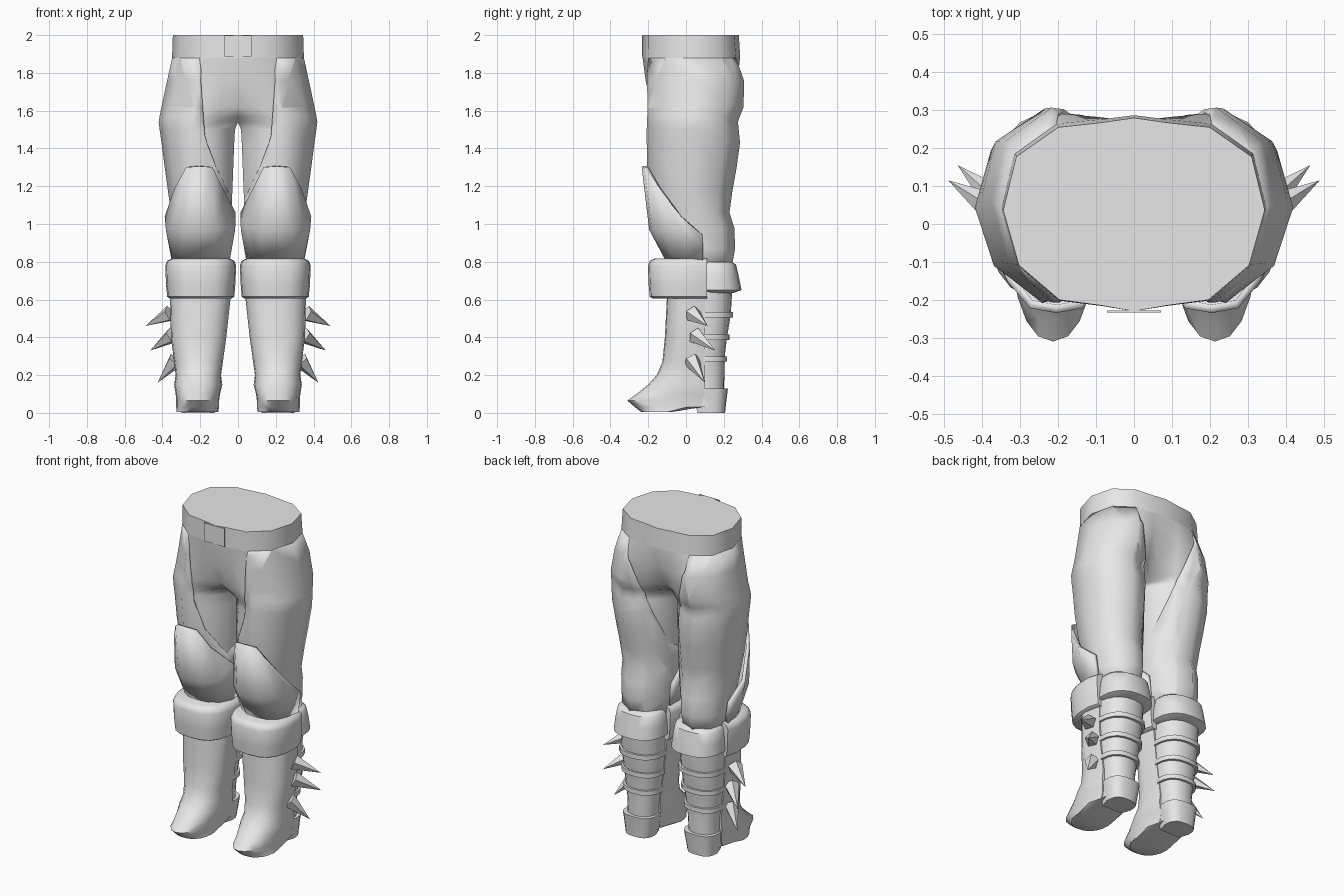
import bpy, bmesh, math
from mathutils import Vector

if "Cube" in bpy.data.objects:
    bpy.data.objects.remove(bpy.data.objects["Cube"])

grey = bpy.data.materials.new("light_grey")
grey.diffuse_color = (0.8, 0.8, 0.8, 1)
grey.use_nodes = True
grey.node_tree.nodes["Principled BSDF"].inputs["Base Color"].default_value = grey.diffuse_color


def finish(name, bm, mirror=True, thick=0, angle=40):
    """Turn a bmesh into a shaded object, optionally thickened and mirrored."""
    bmesh.ops.recalc_face_normals(bm, faces=bm.faces)
    me = bpy.data.meshes.new(name)
    bm.to_mesh(me)
    bm.free()
    me.materials.append(grey)
    ob = bpy.data.objects.new(name, me)
    bpy.context.collection.objects.link(ob)
    bpy.ops.object.select_all(action='DESELECT')
    ob.select_set(True)
    bpy.context.view_layer.objects.active = ob
    bpy.ops.object.shade_smooth_by_angle(angle=math.radians(angle))
    if thick:
        m = ob.modifiers.new("thickness", 'SOLIDIFY')
        m.thickness = thick
        m.offset = -1
    if mirror:
        m = ob.modifiers.new("mirror", 'MIRROR')
        m.use_clip = True
    return ob


def loft(rings, keep=lambda i, j: True, caps=(True, True), closed=True):
    """Skin a stack of equal-length point rings."""
    bm = bmesh.new()
    vs = [[bm.verts.new(p) for p in r] for r in rings]
    n = len(rings[0])
    for i in range(len(vs) - 1):
        for j in range(n if closed else n - 1):
            if keep(i, j):
                k = (j + 1) % n
                bm.faces.new((vs[i][j], vs[i][k], vs[i + 1][k], vs[i + 1][j]))
    if caps[0]:
        bm.faces.new(vs[0])
    if caps[1]:
        bm.faces.new(vs[-1])
    loose = [v for v in bm.verts if not v.link_faces]
    bmesh.ops.delete(bm, geom=loose, context='VERTS')
    return bm


def leg_ring(row, g=0.0):
    """Ten-sided leg section, shrunk by g."""
    z, xi, xo, yf, yb, yif, yib = row
    if z > 1.87:
        g = 0
    xo, yf, yb, yif, yib = xo - g, yf + g, yb - g, yif + g * .3, yib - g * .3
    w, d = xo - xi, yb - yf
    k = .5 if z > 1.6 else .28
    pts = [(0, yif), (.25, yf + k * (yif - yf)), (.57, yf), (.88, yf + .2 * d),
           (1, yf + .52 * d), (.9, yb - .17 * d), (.58, yb),
           (.25, yb + k * (yib - yb)), (0, yib), (0, (yif + yib) / 2)]
    return [(xi + f * w, y, z) for f, y in pts]


# leg sections: z, inner x, outer x, front y, back y, inner front y, inner back y
rows = [(2.0, 0, .345, -.2, .255, -.23, .28), (1.88, 0, .349, -.202, .265, -.23, .287),
        (1.76, 0, .375, -.207, .307, -.218, .275), (1.62, 0, .405, -.203, .305, -.18, .21),
        (1.57, 0, .415, -.205, .285, -.13, .15), (1.54, 0, .42, -.207, .275, -.05, .09),
        (1.5, .016, .415, -.208, .279, -.05, .11), (1.43, .02, .405, -.208, .286, -.05, .12),
        (1.3, .025, .388, -.205, .268, -.06, .12), (1.17, .03, .37, -.19, .245, -.06, .12),
        (1.06, .035, .355, -.165, .23, -.06, .12), (.98, .04, .345, -.15, .256, -.05, .12),
        (.87, .05, .335, -.12, .26, -.04, .12), (.76, .06, .33, -.08, .24, -.02, .12)]

# belt
finish("belt", loft([leg_ring(r) for r in rows[:2]], lambda i, j: j < 8, (True, False)), angle=60)

# underlying trousers
body = rows[1:12]
finish("trousers", loft([leg_ring(r, .014) for r in body],
       lambda i, j: j < 8 or body[i + 1][1] > 0, (False, False)), angle=80)

# outer leg covering, sliced away in a curve around the crotch and inner thigh
bm = loft([leg_ring(r) for r in rows[1:]], lambda i, j: j < 8 or rows[i + 2][1] > 0, (False, False))
cuts = []
for a, b, c in (((.205, 0, 1.88), (.175, 0, 1.47), (.205, 1, 1.88)),
                ((.175, -.2, 1.47), (.125, -.2, 1.31), (.175, .25, 1.45)),
                ((.125, -.2, 1.31), (.03, -.06, 1.12), (.03, .12, 1.22))):
    a, b, c = Vector(a), Vector(b), Vector(c)
    no = (b - a).cross(c - a).normalized()
    if no.x > 0:
        no = -no
    cuts.append((a, no))
    bmesh.ops.bisect_plane(bm, geom=bm.verts[:] + bm.edges[:] + bm.faces[:], dist=1e-5,
                           plane_co=a, plane_no=no)
gone = [f for f in bm.faces if all((f.calc_center_median() - a).dot(no) > 0 for a, no in cuts)]
bmesh.ops.delete(bm, geom=gone, context='FACES')
finish("leg_covering", bm, thick=.016, angle=80)

# buckle
bm = bmesh.new()
bmesh.ops.create_cube(bm, size=1)
for v in bm.verts:
    v.co = (v.co.x * .143, -.231 + v.co.y * .006, 1.942 + v.co.z * .113)
finish("buckle", bm, False)

# knee plate: top, middle and bottom edges of each column
top = [(.02, .09, .95), (.012, -.03, 1.06), (.075, -.15, 1.18), (.135, -.222, 1.3),
       (.205, -.235, 1.305), (.275, -.222, 1.3), (.335, -.15, 1.19), (.388, -.03, 1.04),
       (.37, .09, .94)]
mid = [(.03, .09, .9), (.015, -.02, .97), (.05, -.12, .98), (.12, -.18, .97),
       (.205, -.195, .97), (.28, -.18, .97), (.35, -.12, .98), (.382, -.02, .97),
       (.365, .09, .9)]
low = [(.05, .09, .8), (.045, 0, .8), (.075, -.06, .8), (.13, -.095, .8),
       (.2, -.105, .8), (.27, -.095, .8), (.32, -.06, .8), (.345, 0, .8), (.35, .09, .8)]
finish("knee_plate", loft([top, mid, low], caps=(False, False), closed=False),
       thick=.022, angle=45)


def half_ring(z, x0, x1, yf, yc, yb, power=1.0, n=10):
    """Rounded at yf, flat at yb."""
    c, r = (x0 + x1) / 2, (x1 - x0) / 2
    out = []
    for k in range(n + 1):
        a = math.pi * k / n
        co, s = math.cos(a), math.sin(a)
        out.append((c + r * math.copysign(abs(co) ** power, co),
                    yc + (yf - yc) * abs(s) ** power, z))
    return out + [(x0 + .02, yb, z), (x1 - .02, yb, z)]


# boot cuffs, front and back
finish("front_cuff", loft([half_ring(z, .01 + e, .385 - e, -.202 + e, .04, .11, .72)
       for z, e in ((.605, .025), (.615, .01), (.68, .004), (.78, 0), (.805, .01), (.817, .035))]),
       angle=45)
finish("back_cuff", loft([half_ring(z, .04 + e, .355 - e, y, .13, .08, .8)
       for z, e, y in ((.635, .03, .25), (.65, 0, .294), (.72, .005, .28), (.785, .015, .265), (.8, .03, .24))]),
       angle=45)

# boot front with pointed toe
boot = [(.004, .105, .325, -.235, -.08), (.03, .1, .327, -.27, .08), (.065, .1, .327, -.31, .09),
        (.1, .095, .33, -.262, .095), (.15, .083, .338, -.2, .1), (.2, .09, .33, -.155, .1),
        (.27, .08, .338, -.125, .1), (.4, .062, .355, -.112, .1), (.63, .037, .36, -.1, .1)]
finish("boot_front", loft([half_ring(z, a, b, f, min(0, y - .02), y, .9) for z, a, b, f, y in boot]),
       angle=45)

# calf, heel and straps at the back of the boot
calf = [(.03, .12, .305, .2), (.2, .115, .3, .203), (.3, .1, .315, .205), (.4, .085, .325, .217),
        (.52, .075, .332, .237), (.65, .07, .335, .245)]
finish("calf", loft([half_ring(z, a, b, y, .1, .0, .85) for z, a, b, y in calf]), angle=50)
finish("heel", loft([half_ring(z, a, b, y, .12, f, .7) for z, a, b, y, f in
       ((0, .125, .3, .207, .06), (.03, .12, .303, .21, .055), (.09, .11, .31, .217, .04),
        (.13, .105, .315, .222, .04))]), angle=40)
for z, a, b, y in ((.52, .065, .342, .25), (.4, .075, .335, .23), (.285, .09, .325, .217)):
    finish("strap", loft([half_ring(h, a, b, y, .1, .06, .8) for h in (z - .014, z + .014)]), angle=40)

# side spikes
for base, tip in (((.36, .035, .525), (.49, .115, .46)), ((.347, .05, .41), (.465, .155, .33)),
                  ((.33, .03, .28), (.425, .1, .16))):
    base, tip = Vector(base), Vector(tip)
    axis = tip - base
    bm = bmesh.new()
    bmesh.ops.create_cone(bm, cap_ends=True, segments=5, radius1=.045, radius2=0, depth=axis.length)
    rot = axis.to_track_quat('Z', 'Y')
    for v in bm.verts:
        v.co = rot @ v.co + (base + tip) / 2
    finish("spike", bm, angle=30)
